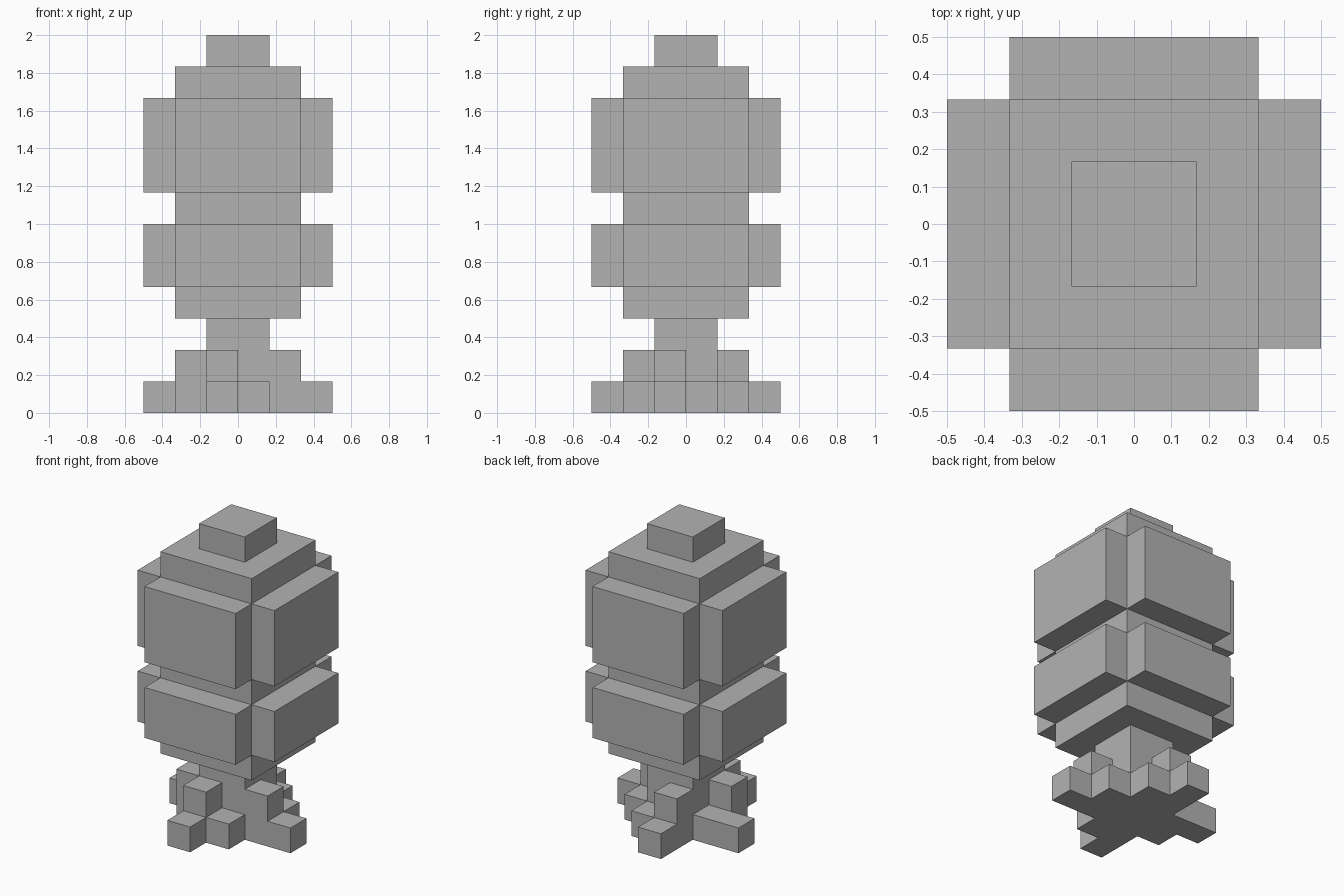
import bpy
import bmesh

U = 1 / 6  # edge length of one block

cube = bpy.data.objects.get("Cube")
if cube:
    bpy.data.objects.remove(cube, do_unlink=True)

grey = bpy.data.materials.new("plain grey")
grey.use_nodes = True
colour = (0.45, 0.45, 0.45, 1)
grey.diffuse_color = colour
grey.node_tree.nodes["Principled BSDF"].inputs["Base Color"].default_value = colour


def prism(bm, outline, z0, z1):
    """Extrude a flat outline, in block units, between two heights."""
    face = bm.faces.new([bm.verts.new((x * U, y * U, z0 * U)) for x, y in outline])
    top = bmesh.ops.extrude_face_region(bm, geom=[face])["geom"]
    verts = [v for v in top if isinstance(v, bmesh.types.BMVert)]
    bmesh.ops.translate(bm, verts=verts, vec=(0, 0, (z1 - z0) * U))


def rectangle(x0, x1, y0, y1):
    return [(x0, y0), (x1, y0), (x1, y1), (x0, y1)]


def square(r):
    return rectangle(-r, r, -r, r)


def plus(r, w):
    """Square of half width r with its corners notched back to w."""
    return [(-w, -r), (w, -r), (w, -w), (r, -w), (r, w), (w, w),
            (w, r), (-w, r), (-w, w), (-r, w), (-r, -w), (-w, -w)]


def build(name, pieces):
    """Make one object from (outline, bottom, top) pieces."""
    bm = bmesh.new()
    for outline, z0, z1 in pieces:
        prism(bm, outline, z0, z1)
    bmesh.ops.recalc_face_normals(bm, faces=bm.faces)
    mesh = bpy.data.meshes.new(name)
    bm.to_mesh(mesh)
    bm.free()
    mesh.materials.append(grey)
    obj = bpy.data.objects.new(name, mesh)
    bpy.context.collection.objects.link(obj)


# Trunk
build("trunk", [(square(1), 0, 3)])

# Stepped roots, each a tall block followed by a low one
build("front_root", [(rectangle(-1, 0, -2, -1), 0, 2),
                     (rectangle(-1, 0, -3, -2), 0, 1)])
build("back_root", [(rectangle(-1, 0, 1, 2), 0, 2),
                    (rectangle(-1, 0, 2, 3), 0, 1)])
build("left_root", [(rectangle(1, 2, -1, 0), 0, 2),
                    (rectangle(2, 3, -1, 0), 0, 1)])
build("right_root", [(rectangle(-2, -1, -1, 0), 0, 2),
                     (rectangle(-3, -1, 0, 1), 0, 1)])

# Low single root blocks beside the stepped ones
build("front_root_block", [(rectangle(0, 1, -2, -1), 0, 1)])
build("back_root_block", [(rectangle(0, 1, 1, 2), 0, 1)])
build("left_root_block", [(rectangle(1, 2, 0, 1), 0, 1)])

# Foliage, stacked upward in square and notched layers
build("foliage_base", [(square(2), 3, 4)])
build("foliage_lower_tier", [(plus(3, 2), 4, 6)])
build("foliage_waist", [(square(2), 6, 7)])
build("foliage_upper_tier", [(plus(3, 2), 7, 10)])
build("foliage_cap", [(square(2), 10, 11)])
build("foliage_tip", [(square(1), 11, 12)])
